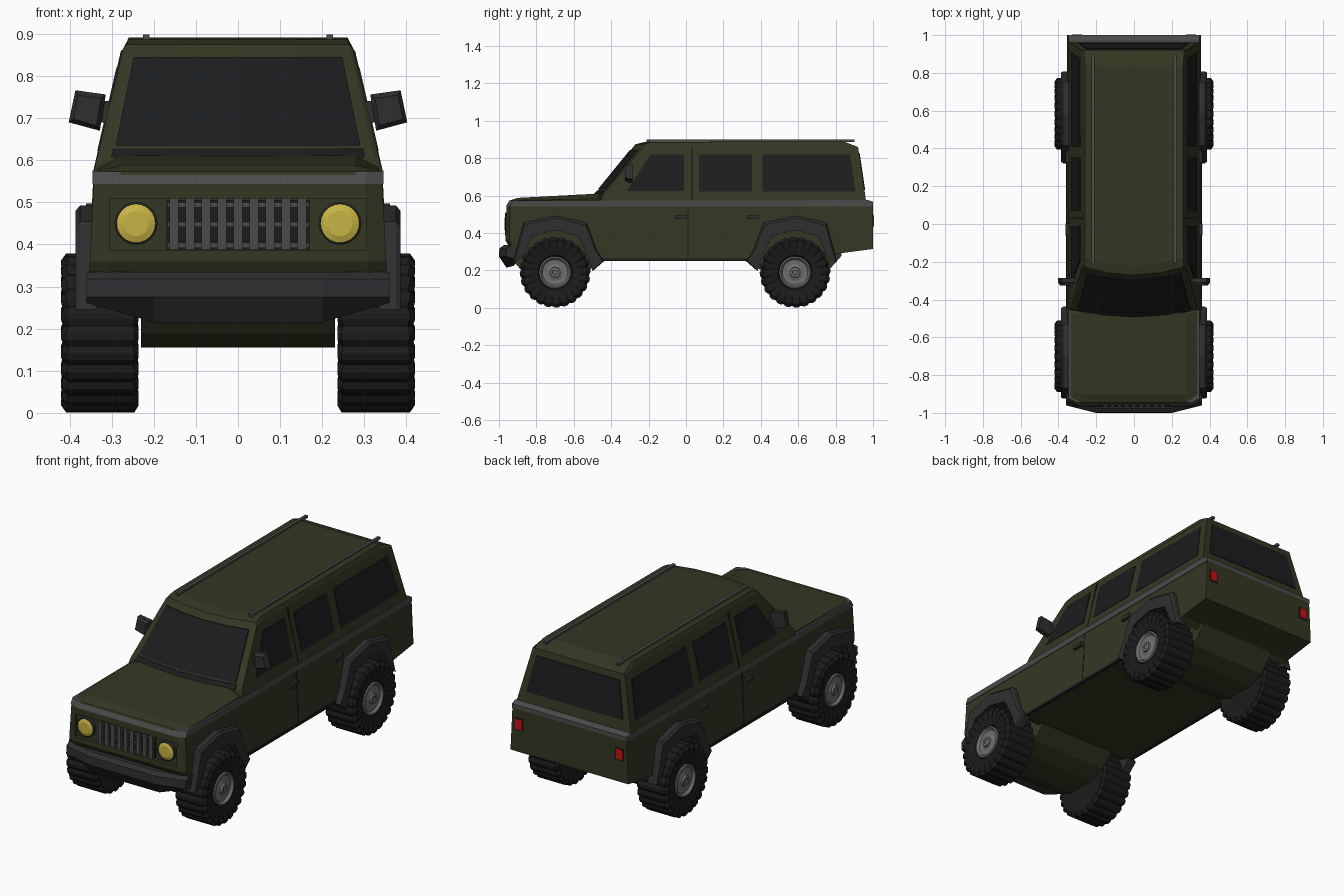
import bpy, bmesh
from math import sin, cos, pi

if "Cube" in bpy.data.objects:
    bpy.data.objects.remove(bpy.data.objects["Cube"])


def mat(name, r, g, b):
    m = bpy.data.materials.new(name)
    m.diffuse_color = (r, g, b, 1)
    m.use_nodes = True
    m.node_tree.nodes["Principled BSDF"].inputs["Base Color"].default_value = m.diffuse_color
    return m


OLIVE = mat("olive_paint", .034, .038, .016)
GLASS = mat("dark_glass", .011, .012, .013)
TRIM = mat("dark_trim", .028, .028, .03)
BAND = mat("grey_band", .07, .07, .072)
RUBBER = mat("rubber", .011, .011, .011)
METAL = mat("wheel_metal", .16, .16, .16)
YELLOW = mat("lamp_yellow", .58, .46, .06)
RED = mat("lamp_red", .6, .005, .005)


def skin(name, rings, material):
    """Join equal rings of points with quads and cap both ends."""
    bm = bmesh.new()
    vs = [[bm.verts.new(p) for p in ring] for ring in rings]
    n = len(vs[0])
    for a, b in zip(vs, vs[1:]):
        for i in range(n):
            j = (i + 1) % n
            bm.faces.new((a[i], a[j], b[j], b[i]))
    bm.faces.new(vs[0])
    bm.faces.new(vs[-1][::-1])
    bmesh.ops.recalc_face_normals(bm, faces=bm.faces)
    me = bpy.data.meshes.new(name)
    bm.to_mesh(me)
    bm.free()
    me.materials.append(material)
    ob = bpy.data.objects.new(name, me)
    bpy.context.collection.objects.link(ob)
    return ob


def slab(name, prof, slices, fn, material):
    """Sweep a (y, z) profile over x slices, fn places each point."""
    return skin(name, [[fn(f, y, z) for y, z in prof] for f in slices], material)


def box(name, x0, x1, y0, y1, z0, z1, material):
    return slab(name, [(y0, z0), (y1, z0), (y1, z1), (y0, z1)], (x0, x1),
                lambda f, y, z: (f, y, z), material)


def lathe(name, prof, n, c, place, material, wobble=lambda k, a, r: (a, r)):
    rings = []
    for a, r in prof:
        ring = []
        for k in range(n):
            a2, r2 = wobble(k, a, r)
            t = 2 * pi * k / n
            ring.append(place(c, a2, r2 * cos(t), r2 * sin(t)))
        rings.append(ring)
    return skin(name, rings, material)


def w_low(z):
    return .357 - (z - .26) * .05


def w_cab(z):
    return .342 - (z - .575) * .23


def side_panel(name, pts, width, off, material):
    for s, tag in ((1, "right"), (-1, "left")):
        slab(f"{name}_{tag}", pts, (-.01, off),
             lambda f, y, z: (s * (width(z) + f), y, z), material)


# Lower body with open wheel arches
FRONT, REAR = -.70, .583
arch = [(-.2, .27), (-.14, .40), (0, .43), (.14, .40), (.2, .27)]
low = [(-.96, .545), (-.965, .36), (-.93, .30)]
low += [(FRONT + a, z) for a, z in arch] + [(-.45, .255), (.35, .255)]
low += [(REAR + a, z) for a, z in arch] + [(.81, .29), (1, .315), (1, .545)]


def low_fn(f, y, z):
    return f * w_low(z), y + (.02 if abs(f) == 1 and y < -.92 else 0), z


body = slab("lower_body", low, (-1, -.88, .88, 1), low_fn, OLIVE)
cutter = box("front_recess_cutter", -.305, .305, -1.1, -.945, .385, .508, OLIVE)
cutter.hide_render = True
cutter.hide_viewport = True
cut = body.modifiers.new("front_recess", "BOOLEAN")
cut.operation = "DIFFERENCE"
cut.solver = "EXACT"
cut.object = cutter

# Grey belt band
slab("belt_band", [(-.962, .543), (1, .543), (1, .567), (.975, .576), (-.945, .573)],
     (-1, -.88, .88, 1), lambda f, y, z: (f * .346, low_fn(f, y, z)[1], z), BAND)


# Bonnet with sloping sides
def hood_fn(f, y, z):
    if abs(f) == 1:
        return f * .335, y + (.02 if y < -.85 else 0), .57 + (z - .57) * .3
    return f * .335, y, z


slab("bonnet", [(-.95, .565), (-.945, .573), (-.90, .588), (-.47, .611), (-.42, .565)],
     (-1, -.83, .83, 1), hood_fn, OLIVE)


# Cabin with bowed windscreen
def cab_fn(f, y, z):
    y2 = y + (.045 * f * f if y < -.15 else 0)
    return f * w_cab(z), y2, min(z, .865) if abs(f) == 1 else z


slab("cabin", [(-.50, .57), (-.49, .605), (-.27, .875), (-.22, .887), (.84, .891),
               (.92, .86), (.963, .57)],
     (-1, -.965, -.5, 0, .5, .965, 1), cab_fn, OLIVE)


# Windows
def screen_y(z):
    return -.49 + (z - .605) * .815


slab("windscreen", [(screen_y(.635) - .005, .635), (screen_y(.845) - .005, .845),
                    (screen_y(.845) + .02, .845), (screen_y(.635) + .02, .635)],
     (-.885, -.5, 0, .5, .885), cab_fn, GLASS)
slab("rear_window", [(.958, .63), (.929, .825), (.90, .825), (.90, .63)], (-.88, .88),
     lambda f, y, z: (f * w_cab(z), y, z), GLASS)
side_panel("front_window", [(-.315, .626), (-.01, .626), (-.01, .82), (-.19, .82)],
           w_cab, .003, GLASS)
side_panel("middle_window", [(.07, .622), (.353, .622), (.353, .82), (.07, .82)],
           w_cab, .003, GLASS)
side_panel("back_window", [(.41, .622), (.907, .622), (.877, .82), (.41, .82)],
           w_cab, .003, GLASS)

# Door seams, handles and sills
side_panel("door_seam_low", [(.008, .27), (.014, .27), (.014, .543), (.008, .543)],
           w_low, .0015, RUBBER)
side_panel("door_seam_high", [(.028, .577), (.034, .577), (.034, .86), (.028, .86)],
           w_cab, .0015, RUBBER)
for part, y0 in (("front", -.06), ("back", .326)):
    side_panel(part + "_door_handle", [(y0, .475), (y0 + .062, .475),
               (y0 + .062, .497), (y0, .497)], w_low, .016, TRIM)
side_panel("sill", [(-.45, .25), (.35, .25), (.35, .264), (-.45, .264)], w_low, .003, RUBBER)

# Wheel positions: flares, underbody housings, tyres and hubs
flare = [(-.225, .246), (-.168, .455), (0, .492), (.168, .455), (.222, .31), (.262, .25),
         (.205, .2), (.185, .27), (.125, .385), (0, .415), (-.125, .385), (-.18, .27)]
housing = [(-.25, .28), (-.17, .19), (-.08, .155), (.08, .155), (.17, .19), (.25, .26),
           (.2, .46), (-.2, .46)]
tyre = [(.25, .085), (.242, .14), (.236, .172), (.246, .189), (.408, .189), (.42, .172),
        (.417, .14), (.405, .092), (.395, .085)]
hub = [(.30, .086), (.408, .086), (.411, .078), (.398, .068), (.396, .045), (.402, .028),
       (.412, .026), (.412, .014), (.408, .012)]


def tread(k, a, r):
    gap = k % 3 == 2 and r > .13
    return (a + (.004 if a < .3 else -.006), r - .008) if gap else (a, r)


for end, cy in (("front", FRONT), ("rear", REAR)):
    # front flares are mirrored so the long foot always faces the doors
    d = 1 if end == "front" else -1
    slab(end + "_axle_housing", [(cy + d * a, z) for a, z in housing], (-.23, .23),
         lambda f, y, z: (f, y, z), OLIVE)
    for s, tag in ((1, "right"), (-1, "left")):
        slab(f"{end}_arch_flare_{tag}", [(d * a, z) for a, z in flare], (.335, .375, .386),
             lambda f, y, z: (s * f, cy + y * (.97 if f > .38 else 1),
                              z - (.012 if f > .38 and z > .44 else 0)), TRIM)

        def along_x(c, a, u, v):
            return s * a, c + u, .19 + v
        lathe(f"{end}_tyre_{tag}", tyre, 72, cy, along_x, RUBBER, tread)
        lathe(f"{end}_hub_{tag}", hub, 24, cy, along_x, METAL)


# Front bumper
def bumper_fn(f, y, z):
    if abs(f) > .3:
        return f, y + (.04 if y < -.95 else .02), max(z, .262)
    return f, y, z


slab("front_bumper", [(-1, .275), (-.998, .318), (-.975, .335), (-.92, .335), (-.92, .225),
                      (-.96, .215)], (-.36, -.2, .2, .36), bumper_fn, TRIM)

# Grille: dark backing, rails and upright bars
box("grille_back", -.17, .17, -.952, -.94, .388, .506, RUBBER)
for z in (.398, .447, .494):
    box("grille_rail", -.168, .168, -.958, -.945, z - .006, z + .006, BAND)
for i in range(9):
    x = -.152 + i * .038
    box("grille_bar", x - .011, x + .011, -.968, -.945, .388, .51, BAND)


# Headlamps and tail lamps
def along_y(c, a, u, v):
    return c + u, -a, .45 + v


for s, tag in ((1, "right"), (-1, "left")):
    lathe("headlamp_rim_" + tag, [(.94, .051), (.965, .051), (.968, .047), (.955, .044)],
          24, s * .242, along_y, TRIM)
    lathe("headlamp_" + tag, [(.94, .046), (.964, .046), (.97, .03)],
          24, s * .242, along_y, YELLOW)
    x = s * .302
    box("tail_lamp_rim_" + tag, x - .027, x + .027, .98, 1.002, .432, .498, RUBBER)
    box("tail_lamp_" + tag, x - .021, x + .021, .98, 1.004, .438, .492, RED)

    # Roof rails
    x = s * .218
    box("roof_rail_" + tag, x - .008, x + .008, -.21, .90, .886, .899, BAND)

    # Door mirrors: tilted head and short arm
    head = [(.402, .69), (.386, .766), (.314, .756), (.328, .67)]
    skin("mirror_head_" + tag,
         [[(s * (.36 + (hx - .36) * k), y, .72 + (hz - .72) * k) for hx, hz in head]
          for y, k in ((-.325, .75), (-.31, 1), (-.285, 1))], TRIM)
    box("mirror_arm_" + tag, s * .295, s * .335, -.31, -.288, .69, .74, TRIM)

# Windscreen cowl and wiper
slab("cowl", [(-.497, .606), (-.475, .606), (-.467, .628), (-.474, .628)],
     (-.9, -.5, 0, .5, .9), cab_fn, RUBBER)
